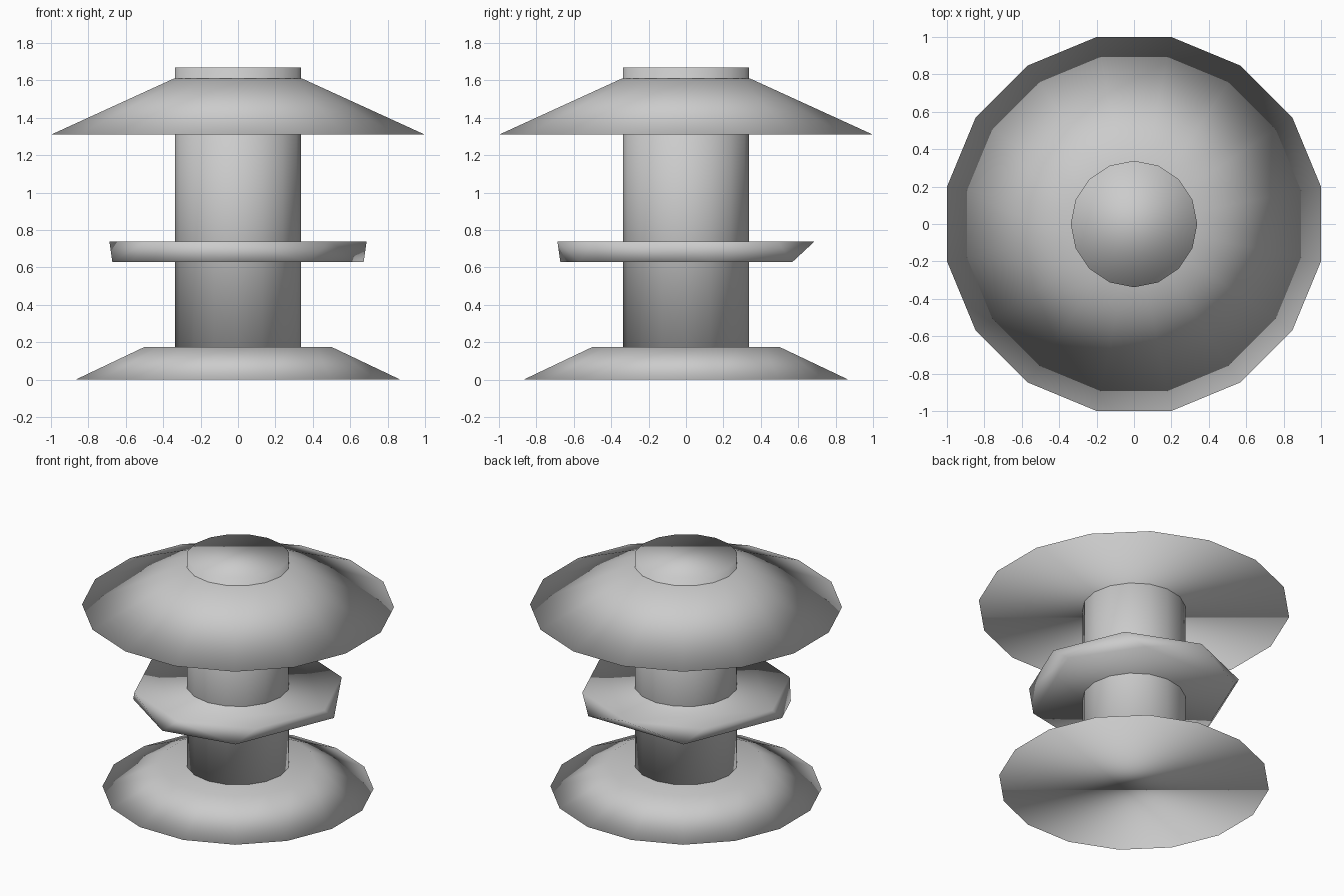
import bpy, bmesh
from math import sin, cos, radians

if "Cube" in bpy.data.objects:
    bpy.data.objects.remove(bpy.data.objects["Cube"])

STEP = 22.5          # all round parts have 16 sides
TURN = STEP / 2      # the discs have a flat side facing each axis


def ring(radius, z, angles):
    return [(radius * cos(radians(a)), radius * sin(radians(a)), z) for a in angles]


def finish(name, bm):
    bmesh.ops.recalc_face_normals(bm, faces=bm.faces)
    for f in bm.faces:
        f.smooth = True
    mesh = bpy.data.meshes.new(name)
    bm.to_mesh(mesh)
    bm.free()
    obj = bpy.data.objects.new(name, mesh)
    bpy.context.collection.objects.link(obj)
    return obj


def frustum(name, r_low, z_low, r_high, z_high, turn):
    """Capped 16-sided frustum between two rings."""
    angles = [turn + STEP * i for i in range(16)]
    bm = bmesh.new()
    low = [bm.verts.new(p) for p in ring(r_low, z_low, angles)]
    high = [bm.verts.new(p) for p in ring(r_high, z_high, angles)]
    for i in range(16):
        j = (i + 1) % 16
        bm.faces.new((low[i], low[j], high[j], high[i]))
    bm.faces.new(low[::-1])
    bm.faces.new(high)
    return finish(name, bm)


# Sloped foot
frustum("base", 0.886, 0.0, 0.51, 0.175, TURN)

# Central post
frustum("column", 0.338, 0.05, 0.338, 1.67, 0)

# Wide sloped cap plate
frustum("upper_disc", 1.0196, 1.31, 0.35, 1.61, TURN)

# Middle plate: octagonal top edge, uneven seven-sided bottom edge
bm = bmesh.new()
points = ring(0.688, 0.74, range(0, 360, 45))
points += ring(0.685, 0.63, [TURN + STEP * k for k in (0, 2, 5, 8, 9, 11, 13)])
for p in points:
    bm.verts.new(p)
bmesh.ops.convex_hull(bm, input=bm.verts)
bmesh.ops.dissolve_limit(bm, angle_limit=radians(0.5), verts=bm.verts, edges=bm.edges)
finish("middle_disc", bm)
